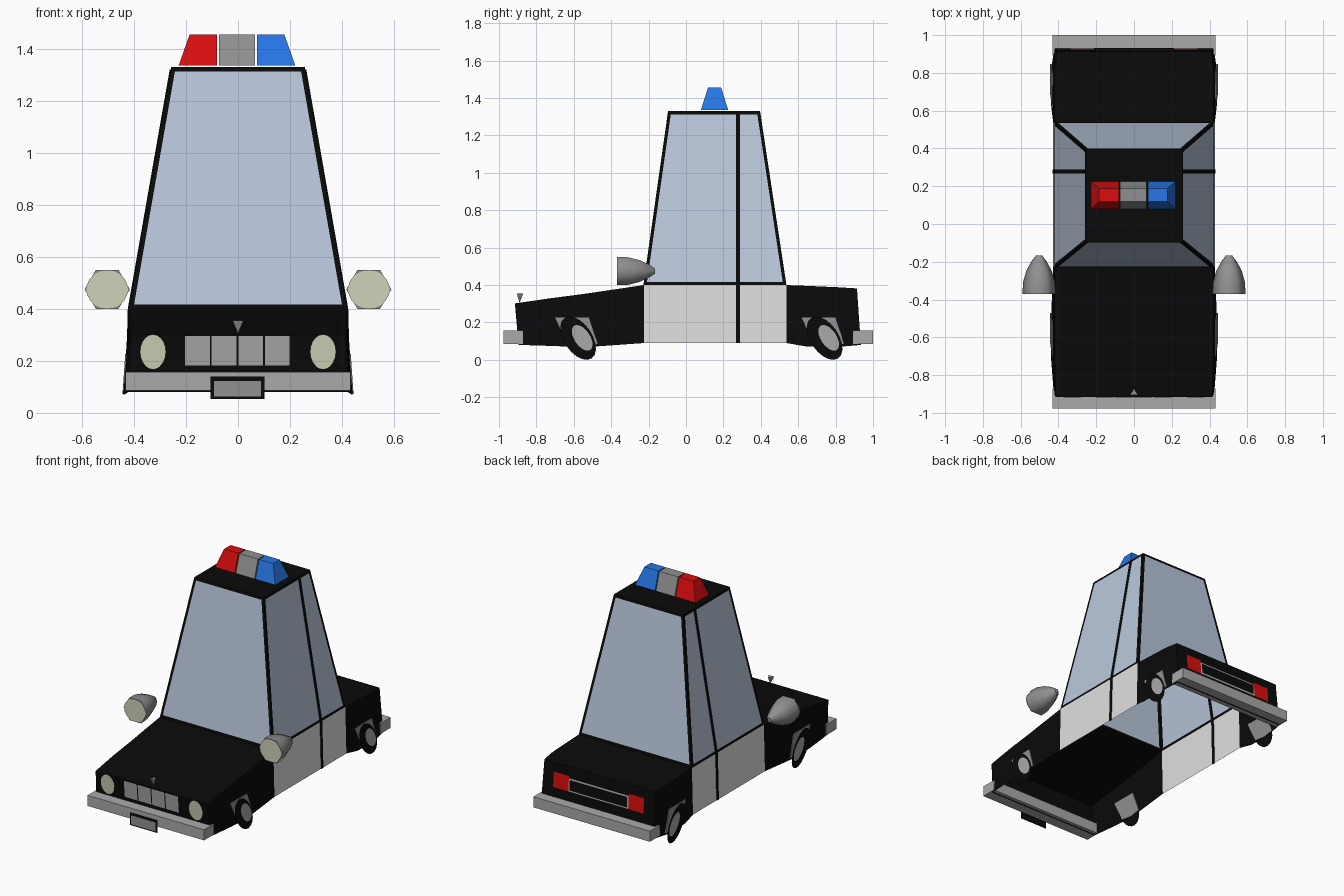
import bpy, bmesh, math
from mathutils import Vector

if "Cube" in bpy.data.objects:
    bpy.data.objects.remove(bpy.data.objects["Cube"])


def colour(name, r, g, b):
    m = bpy.data.materials.new(name)
    m.diffuse_color = (r, g, b, 1)
    m.use_nodes = True
    m.node_tree.nodes["Principled BSDF"].inputs["Base Color"].default_value = m.diffuse_color
    return m


BLACK = colour("black paint", 0.003, 0.003, 0.003)
GLASS = colour("pale blue glass", 0.49, 0.57, 0.71)
WHITE = colour("white door paint", 0.75, 0.75, 0.75)
CHROME = colour("light grey", 0.40, 0.40, 0.40)
GREY = colour("mid grey", 0.28, 0.28, 0.28)
CREAM = colour("cream lamp", 0.62, 0.65, 0.48)
RED = colour("red lamp", 0.70, 0.004, 0.004)
BLUE = colour("blue lamp", 0.02, 0.18, 0.78)


def build(name, verts, faces, mat, closed=False, thick=0):
    """Mesh from points; open sheets get normals facing away from the car centre."""
    bm = bmesh.new()
    vs = [bm.verts.new(v) for v in verts]
    for f in faces:
        bm.faces.new([vs[i] for i in f])
    bm.normal_update()
    if closed:
        bmesh.ops.recalc_face_normals(bm, faces=bm.faces)
    else:
        for f in bm.faces:
            if f.normal.dot(f.calc_center_median() - Vector((0, 0, 0.3))) < 0:
                f.normal_flip()
    me = bpy.data.meshes.new(name)
    bm.to_mesh(me)
    bm.free()
    me.materials.append(mat)
    ob = bpy.data.objects.new(name, me)
    bpy.context.collection.objects.link(ob)
    if thick:
        s = ob.modifiers.new("thickness", 'SOLIDIFY')
        s.thickness, s.offset = thick, 0
    return ob


def sheet(name, pts, mat, thick=0):
    return build(name, pts, [range(len(pts))], mat, thick=thick)


def frustum(name, lo, hi, mat):
    """Box from two rectangles (x0, x1, y0, y1, z)."""
    vs = [(r[i], r[j], r[4]) for r in (lo, hi) for i, j in ((0, 2), (1, 2), (1, 3), (0, 3))]
    fs = [(0, 1, 2, 3), (4, 5, 6, 7)] + [(i, (i + 1) % 4, (i + 1) % 4 + 4, i + 4) for i in range(4)]
    return build(name, vs, fs, mat, closed=True)


def shell(name, sections, end):
    """Open-bottomed body part; each section is y, z, x at the top then at the bottom."""
    vs, fs = [], []
    for yt, zt, xt, yb, zb, xb in sections:
        vs += [(-xb, yb, zb), (-xt, yt, zt), (xt, yt, zt), (xb, yb, zb)]
    for k in range(len(sections) - 1):
        fs += [(4 * k + i, 4 * k + i + 1, 4 * k + i + 5, 4 * k + i + 4) for i in range(3)]
    fs.append([4 * end + i for i in range(4)])
    return build(name, vs, fs, BLACK)


# Front and rear body shells
shell("front_body", [(-.915, .302, .415, -.895, .08, .425), (-.72, .33, .42, -.70, .074, .44),
                     (-.55, .352, .42, -.55, .067, .441), (-.225, .40, .42, -.225, .09, .428)], 0)
shell("rear_body", [(.537, .40, .42, .537, .09, .428), (.64, .396, .42, .64, .072, .44),
                    (.82, .388, .42, .82, .07, .438), (.914, .382, .41, .935, .08, .422)], 3)

# Cabin: tapered glass house, inset windows with black frames, black roof
base, top = (-.42, .42, -.228, .537, .40), (-.257, .257, -.096, .396, 1.33)
cabin = frustum("cabin", base, top, GLASS)
cabin.data.materials.append(BLACK)
bm = bmesh.new()
bm.from_mesh(cabin.data)
bmesh.ops.delete(bm, geom=[f for f in bm.faces if f.normal.z < -0.9], context='FACES_ONLY')
for f in bm.faces:
    f.material_index = 1 if f.normal.z > 0.9 else 0
sides = [f for f in bm.faces if f.material_index == 0]
for f in bmesh.ops.inset_individual(bm, faces=sides, thickness=0.017, use_even_offset=True)["faces"]:
    f.material_index = 1
bm.to_mesh(cabin.data)
bm.free()


def side_x(z):
    return .42 - (z - .40) * .163 / .93 if z > .40 else .428 - (z - .09) * .008 / .31


def ellipse(x, y, z, a, b, tilt, n=20):
    """Points of a tilted ellipse lying in a plane of constant x."""
    c, s = math.cos(tilt), math.sin(tilt)
    pts = []
    for k in range(n):
        t = 2 * math.pi * k / n
        u, v = a * math.cos(t), b * math.sin(t)
        pts.append((x, y + u * c - v * s, z + u * s + v * c))
    return pts


for sx, side in ((-1, "left"), (1, "right")):
    # Doors and the dark post running down the side
    sheet(side + "_doors", [(sx * side_x(z), y, z) for y, z in
                            ((-.225, .09), (.537, .09), (.537, .40), (-.225, .40))], WHITE)
    for part, z0, z1 in (("door_gap", .09, .40), ("window_post", .40, 1.32)):
        sheet(f"{side}_{part}", [(sx * side_x(z), y, z) for y, z in
                                 ((.268, z0), (.288, z0), (.288, z1), (.268, z1))], BLACK, 0.008)
    # Wheel arches and flat slanted wheels
    for end, dy in (("front", 0), ("rear", 1.318)):
        arch = [(-.70, .227), (-.52, .227), (-.472, .084), (-.55, .072), (-.635, .084)]
        sheet(f"{side}_{end}_arch", [(sx * (.44 - (z - .07) * .069), y + dy, z) for y, z in arch], GREY, 0.009)
        tilt = math.radians(-56)
        sheet(f"{side}_{end}_tyre", ellipse(sx * .447, -.577 + dy, .116, .13, .075, tilt), BLACK)
        sheet(f"{side}_{end}_hub", ellipse(sx * .450, -.555 + dy, .118, .078, .042, tilt), CHROME)
    # Bullet-shaped side lamps, six-sided
    rings = [(-.37, .087), (-.31, .085), (-.25, .068), (-.20, .042), (-.166, .016)]
    vs = [(sx * .503 + r * math.cos(k * math.pi / 3), y, .475 + r * math.sin(k * math.pi / 3))
          for y, r in rings for k in range(6)]
    fs = [(6 * j + k, 6 * j + (k + 1) % 6, 6 * j + 6 + (k + 1) % 6, 6 * j + 6 + k)
          for j in range(4) for k in range(6)]
    lamp = build(side + "_side_lamp", vs, fs + [range(6), range(24, 30)], GREY, closed=True)
    for p in lamp.data.polygons:
        p.use_smooth = len(p.vertices) == 4
    ring = [2 * math.pi * k / 20 for k in range(20)]
    sheet(side + "_side_lamp_glass", [(sx * .503 + .08 * math.cos(t), -.374, .475 + .074 * math.sin(t))
                                      for t in ring], CREAM)
    # Headlights on the sloping nose
    sheet(side + "_headlight", [(sx * .327 + .05 * math.cos(t), -.921 + (.067 - .067 * math.sin(t)) * .092,
                                 .235 + .067 * math.sin(t)) for t in ring], CREAM)


def nose_y(z):
    return -.915 + (.302 - z) * .092 - .005


def tail_y(z):
    return .914 + (.382 - z) * .07 + .004


def panel(name, x0, x1, z0, z1, mat, y_of, off=0):
    return sheet(name, [(x, y_of(z) + off, z) for x, z in ((x0, z0), (x1, z0), (x1, z1), (x0, z1))], mat)


# Grille
for i in range(4):
    x = -.203 + i * .102
    panel(f"grille_{i + 1}", x, x + .095, .183, .295, CHROME, nose_y)

# Tail lights and outlined rear panel
for sx, side in ((-1, "left"), (1, "right")):
    panel(side + "_tail_light", sx * .222, sx * .335, .222, .322, RED, tail_y)
panel("rear_panel_outline", -.222, .222, .222, .308, CHROME, tail_y)
panel("rear_panel", -.213, .213, .231, .299, BLACK, tail_y, .003)

# Bumpers and front plate
for name, y0, y1 in (("front_bumper", -.976, -.872), ("rear_bumper", .893, 1.0)):
    frustum(name, (-.432, .432, y0, y1, .086), (-.432, .432, y0, y1, .157), CHROME)
panel("plate_frame", -.105, .101, .054, .14, BLACK, lambda z: -.996)
panel("plate", -.092, .089, .063, .123, GREY, lambda z: -1.0)

# Hood ornament: small upside-down pyramid
build("hood_ornament", [(-.021, -.905, .355), (.021, -.905, .355), (0, -.87, .355), (0, -.89, .305)],
      [(0, 1, 2), (0, 1, 3), (1, 2, 3), (2, 0, 3)], GREY, closed=True)

# Roof light bar
for name, x0, x1, t0, t1, mat in (("red_roof_light", -.228, -.08, -.186, -.08, RED),
                                  ("grey_roof_light", -.073, .066, -.073, .066, GREY),
                                  ("blue_roof_light", .073, .22, .073, .178, BLUE)):
    frustum(name, (x0, x1, .08, .225, 1.337), (t0, t1, .118, .188, 1.456), mat)
